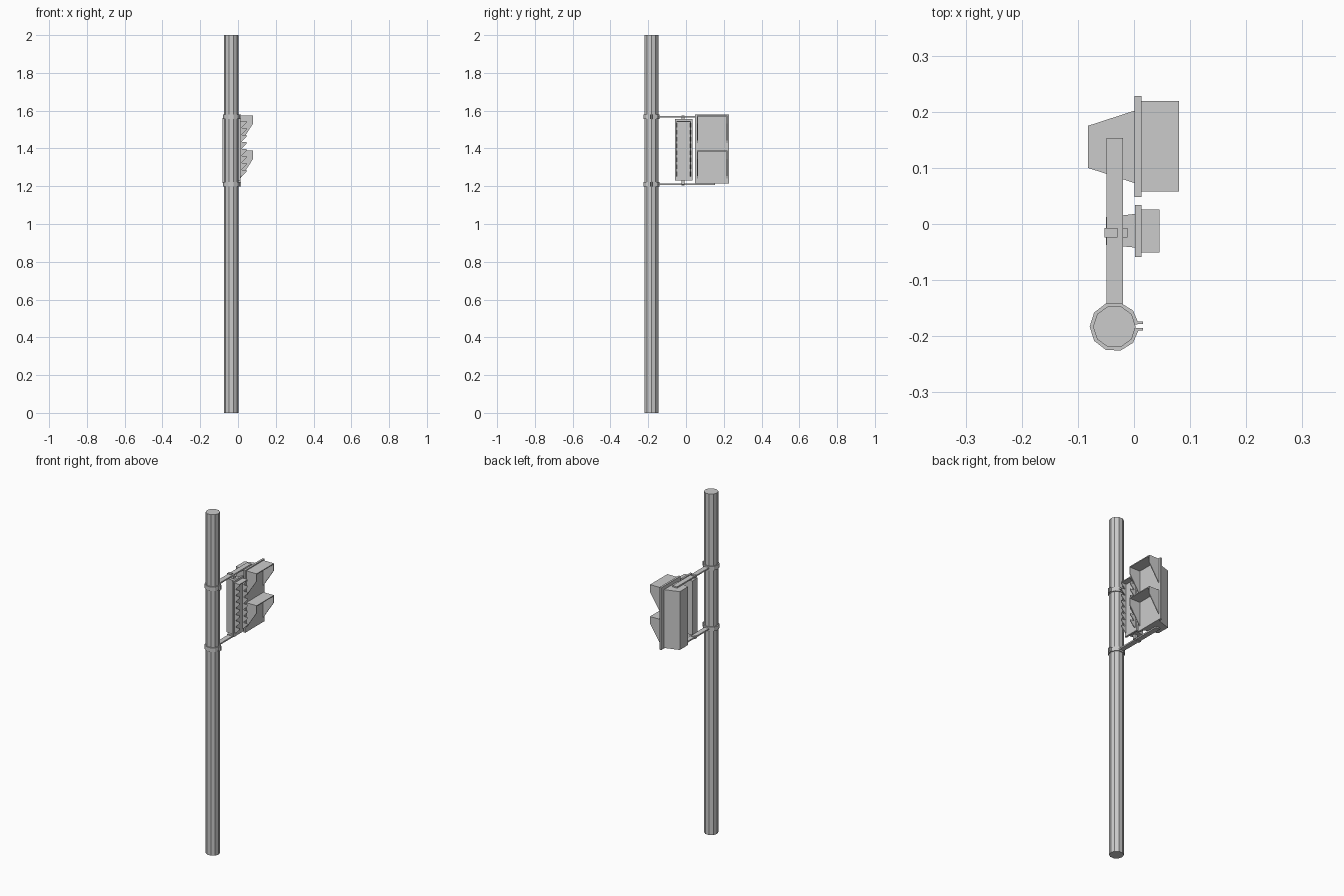
import bpy, bmesh, math

if "Cube" in bpy.data.objects:
    bpy.data.objects.remove(bpy.data.objects["Cube"])

POLE = (-0.035, -0.183)


def finish(name, bm):
    bmesh.ops.recalc_face_normals(bm, faces=bm.faces[:])
    me = bpy.data.meshes.new(name)
    bm.to_mesh(me)
    bm.free()
    ob = bpy.data.objects.new(name, me)
    bpy.context.collection.objects.link(ob)
    return ob


def prism(name, pts, lo, hi, axis='z'):
    """Extrude a profile: (x, y) along z, or (x, z) along y."""
    bm = bmesh.new()
    def put(p, t):
        return (p[0], p[1], t) if axis == 'z' else (p[0], t, p[1])
    a = [bm.verts.new(put(p, lo)) for p in pts]
    b = [bm.verts.new(put(p, hi)) for p in pts]
    bm.faces.new(a)
    bm.faces.new(b)
    n = len(pts)
    for i in range(n):
        j = (i + 1) % n
        bm.faces.new((a[i], a[j], b[j], b[i]))
    return finish(name, bm)


def box(name, x0, x1, y0, y1, z0, z1):
    return prism(name, [(x0, y0), (x1, y0), (x1, y1), (x0, y1)], z0, z1)


def decagon(r, start=0, end=360, n=10):
    return [(POLE[0] + r * math.cos(math.radians(start + (end - start) * i / n)),
             POLE[1] + r * math.sin(math.radians(start + (end - start) * i / n)))
            for i in range(n + (end - start < 360))]


# Ten-sided pole
prism("pole", decagon(0.038), 0, 2)

# Split clamps with bolt ears, and flat arms
for label, z in (("upper", 1.567), ("lower", 1.21)):
    ring = decagon(0.044, 6, 354) + decagon(0.037, 6, 354)[::-1]
    prism(label + "_clamp", ring, z - 0.012, z + 0.012)
    for side, y in (("left", -0.190), ("right", -0.1785)):
        box(f"{label}_clamp_ear_{side}", 0.002, 0.016, y, y + 0.005, z - 0.012, z + 0.012)
    box(label + "_arm", -0.049, -0.02, -0.146, 0.153, z - 0.004, z + 0.004)
    # Clip and pivot holding the narrow signal
    box(label + "_clip", -0.053, -0.029, -0.024, -0.007, z - 0.006, z + 0.008)
    inner = 1.55 if z > 1.4 else 1.235
    box(label + "_pivot", -0.03, -0.012, -0.024, -0.007, min(z, inner), max(z, inner))

# Large two-lamp signal: tapered housing and door plate
prism("large_housing", [(-0.082, 0.1), (0.001, 0.073), (0.001, 0.202), (-0.082, 0.175)], 1.218, 1.56)
box("large_door", 0.001, 0.013, 0.048, 0.228, 1.215, 1.581)

# Visors: roof and two sloping cheeks, open in front and below
for label, z in (("upper", 1.575), ("lower", 1.388)):
    cheek = [(0.012, z), (0.08, z), (0.08, z - 0.043), (0.012, z - 0.148)]
    box(label + "_visor_roof", 0.012, 0.08, 0.058, 0.219, z - 0.005, z)
    prism(label + "_visor_cheek_left", cheek, 0.058, 0.063, 'y')
    prism(label + "_visor_cheek_right", cheek, 0.214, 0.219, 'y')

# Narrow signal: tapered housing and door plate
prism("narrow_housing", [(-0.05, -0.037), (0.002, -0.042), (0.002, 0.018), (-0.05, 0.012)], 1.235, 1.552)
box("narrow_door", 0.002, 0.013, -0.059, 0.034, 1.23, 1.557)

# Hood with saw-tooth cheeks
TOP, BOTTOM, TEETH = 1.545, 1.25, 8
pitch = (TOP - BOTTOM) / TEETH
saw = [(0.012, BOTTOM), (0.012, TOP)]
for i in range(TEETH):
    z = TOP - i * pitch
    saw += [(0.045, z), (0.045, z - pitch * 0.25), (0.022, z - pitch * 0.9)]
    if i < TEETH - 1:
        saw.append((0.022, z - pitch))
prism("hood_cheek_left", saw, -0.051, -0.047, 'y')
prism("hood_cheek_right", saw, 0.022, 0.026, 'y')
box("hood_roof", 0.012, 0.045, -0.051, 0.026, TOP - 0.005, TOP)
